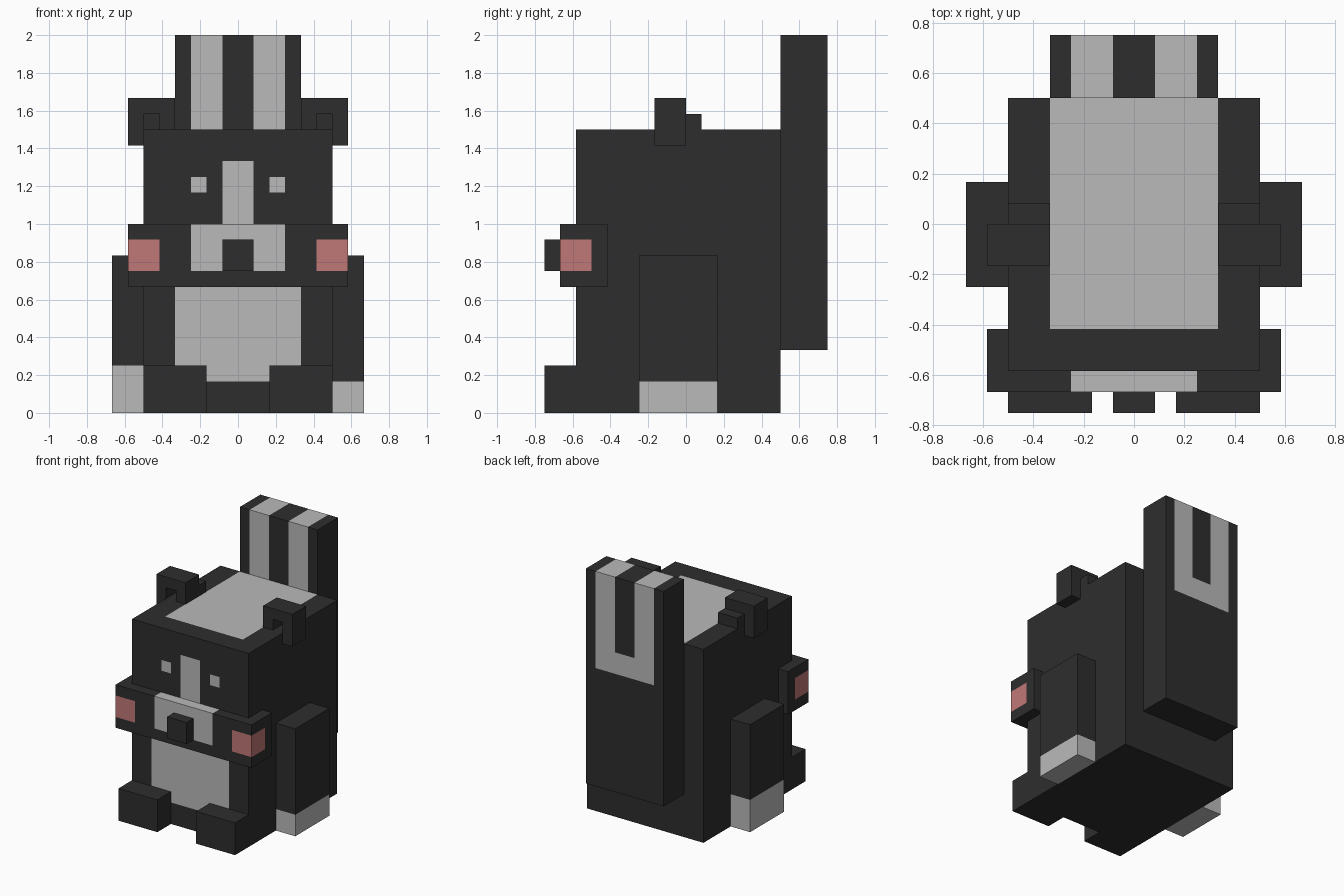
import bpy, bmesh
from mathutils import Vector

if "Cube" in bpy.data.objects:
    bpy.data.objects.remove(bpy.data.objects["Cube"], do_unlink=True)

U = 1 / 12  # one block unit
DARK, GREY, PINK = 0, 1, 2


def material(name, rgb):
    m = bpy.data.materials.new(name)
    m.use_nodes = True
    m.diffuse_color = (*rgb, 1)
    bsdf = m.node_tree.nodes["Principled BSDF"]
    bsdf.inputs["Base Color"].default_value = (*rgb, 1)
    bsdf.inputs["Roughness"].default_value = 0.9
    return m


MATS = [material("charcoal fur", (0.027, 0.027, 0.027)),
        material("light grey fur", (0.49, 0.49, 0.49)),
        material("pink cheek", (0.53, 0.185, 0.185))]


def finish(name, bm):
    bmesh.ops.recalc_face_normals(bm, faces=bm.faces)
    bmesh.ops.scale(bm, vec=(U, U, U), verts=bm.verts)
    mesh = bpy.data.meshes.new(name)
    bm.to_mesh(mesh)
    bm.free()
    for m in MATS:
        mesh.materials.append(m)
    ob = bpy.data.objects.new(name, mesh)
    bpy.context.collection.objects.link(ob)
    return ob


def box(name, lo, hi, cuts=((), (), ()), rule=None):
    """Box from lo to hi, cut along each axis and coloured by rule(centre, normal)."""
    lo, hi = Vector(lo), Vector(hi)
    bm = bmesh.new()
    bmesh.ops.create_cube(bm, size=1)
    bmesh.ops.scale(bm, vec=hi - lo, verts=bm.verts)
    bmesh.ops.translate(bm, vec=(lo + hi) / 2, verts=bm.verts)
    for axis, values in enumerate(cuts):
        for v in values:
            no = Vector((0, 0, 0))
            no[axis] = 1
            bmesh.ops.bisect_plane(bm, geom=bm.verts[:] + bm.edges[:] + bm.faces[:],
                                   plane_co=no * v, plane_no=no, dist=1e-5)
    bm.normal_update()
    if rule:
        for f in bm.faces:
            f.material_index = rule(f.calc_center_median(), f.normal)
    return finish(name, bm)


# Body with belly, face stripe, eyes and back patch
def body_rule(c, n):
    x = abs(c.x)
    if n.z > 0.5:
        return GREY if x < 4 and c.y > -5 else DARK
    if n.y < -0.5:
        belly = (x < 4 and 3 < c.z < 8) or (x < 2 and 2 < c.z < 3)
        stripe = x < 1 and 12 < c.z < 16
        eye = 2 < x < 3 and 14 < c.z < 15
        return GREY if belly or stripe or eye else DARK
    return DARK


box("body", (-6, -7, 0), (6, 6, 18),
    ((-4, -3, -2, -1, 1, 2, 3, 4), (-5,), (2, 3, 8, 12, 14, 15, 16)), body_rule)


# Muzzle with pink cheeks wrapping round the corners
def muzzle_rule(c, n):
    x = abs(c.x)
    if abs(n.z) < 0.5 and x > 5 and c.y < -6 and 9 < c.z < 11:
        return PINK
    if x < 3 and c.y < -7 and c.z > 9 and (n.y < -0.5 or n.z > 0.5):
        return GREY
    return DARK


box("muzzle", (-7, -8, 8), (7, -5, 12),
    ((-5, -3, 3, 5), (-7, -6), (9, 11)), muzzle_rule)
box("nose", (-1, -9, 9), (1, -8, 11))


# Raised tail: striped front and top, U-shaped mark on the back
def tail_rule(c, n):
    x = abs(c.x)
    if abs(n.x) > 0.5 or n.z < -0.5 or x > 3:
        return DARK
    if x > 1:
        return GREY if c.z > 15 else DARK
    return GREY if n.y > 0.5 and 15 < c.z < 17 else DARK


box("tail", (-4, 6, 4), (4, 9, 24), ((-3, -1, 1, 3), (), (15, 17)), tail_rule)

# Paired limbs and ears
EAR = [(4, 17), (5, 17), (5, 19), (6, 19), (6, 17), (7, 17), (7, 20), (4, 20)]
for side, s, paw in (("left", 1, 2), ("right", -1, 3)):
    def span(a, b):
        return sorted((a * s, b * s))

    x0, x1 = span(2, 6)
    box(side + "_foot", (x0, -9, 0), (x1, -7, 3))

    x0, x1 = span(6, 8)
    box(side + "_arm", (x0, -3, 0), (x1, 2, 10), ((), (), (paw,)),
        lambda c, n: GREY if c.z < paw else DARK)

    # Arched ear with an inner block behind its opening
    bm = bmesh.new()
    f = bm.faces.new([bm.verts.new((x * s, -2, z)) for x, z in EAR])
    ext = bmesh.ops.extrude_face_region(bm, geom=[f])["geom"]
    bmesh.ops.translate(bm, vec=(0, 2, 0),
                        verts=[v for v in ext if isinstance(v, bmesh.types.BMVert)])
    finish(side + "_ear", bm)
    x0, x1 = span(4, 6)
    box(side + "_inner_ear", (x0, 0, 18), (x1, 1, 19))
